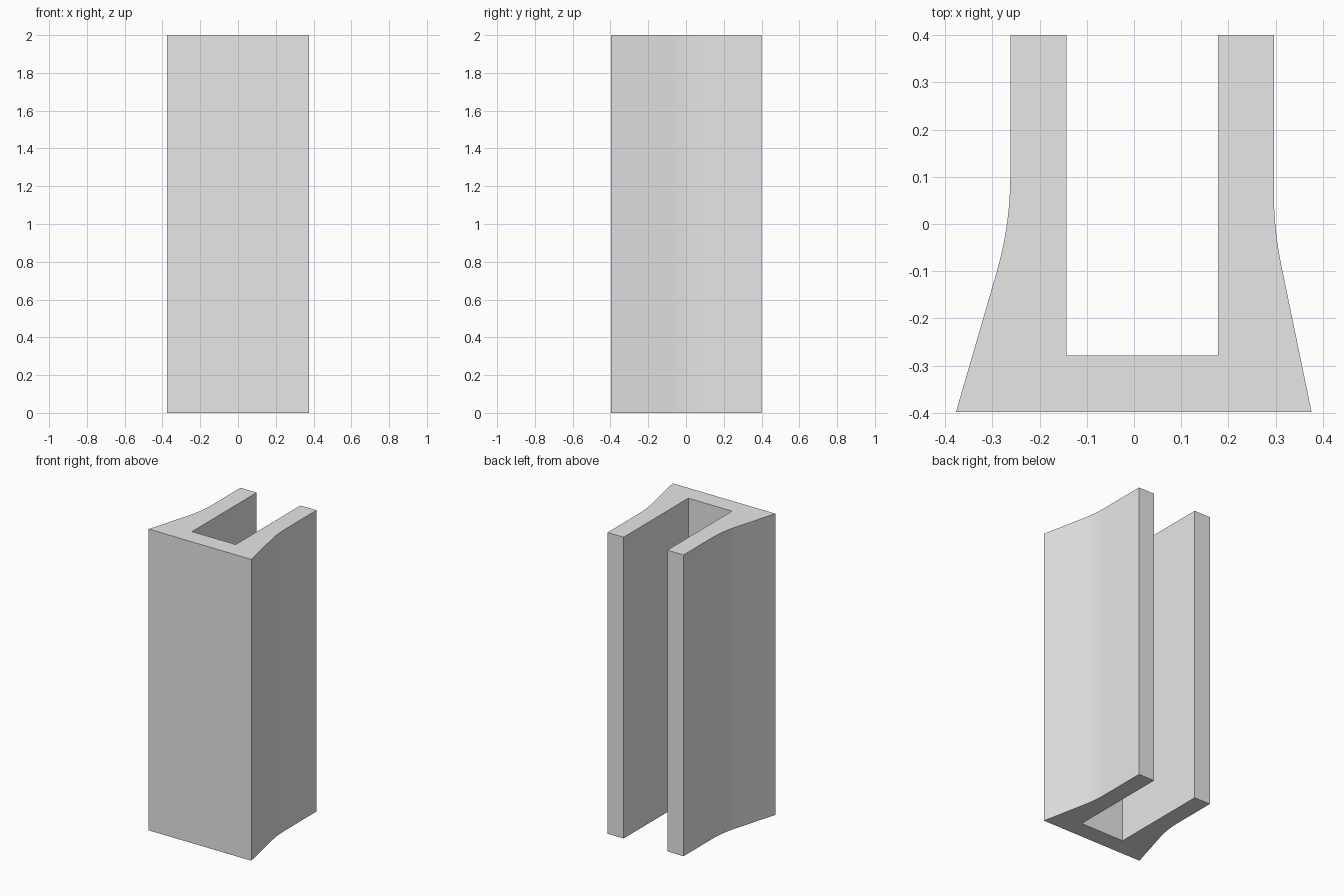
import bpy, bmesh, math
from mathutils import Vector

cube = bpy.data.objects.get("Cube")
if cube:
    bpy.data.objects.remove(cube, do_unlink=True)

HEIGHT = 2.0
FRONT, BACK, FLOOR = -0.398, 0.4, -0.278

grey = bpy.data.materials.new("light_grey")
grey.use_nodes = True
grey.diffuse_color = (0.8, 0.8, 0.8, 1)
grey.node_tree.nodes["Principled BSDF"].inputs["Base Color"].default_value = (0.8, 0.8, 0.8, 1)


def flared_side(wall_x, foot_x, bend_y, reach, steps=12):
    """Outer side from back to front: straight wall, tangent arc, sloping flare."""
    bend, foot = Vector((wall_x, bend_y)), Vector((foot_x, FRONT))
    slope = (foot - bend).normalized()
    turn = math.atan2(abs(slope.x), -slope.y)
    radius = reach / math.tan(turn / 2)
    out = math.copysign(1, wall_x)
    points = [Vector((wall_x, BACK))]
    for i in range(steps + 1):
        a = turn * i / steps
        points.append(Vector((wall_x + out * radius * (1 - math.cos(a)),
                              bend_y + reach - radius * math.sin(a))))
    return points + [foot]


# Channel cross-section: left side, front, right side, then the slot
left = flared_side(0.296, 0.376, -0.01, 0.08)
right = flared_side(-0.262, -0.377, -0.003, 0.105)
slot = [Vector(p) for p in ((-0.143, BACK), (-0.143, FLOOR), (0.178, FLOOR), (0.178, BACK))]
profile = left + right[::-1] + slot

# Extrude the section upwards
bm = bmesh.new()
base = bm.faces.new([bm.verts.new((p.x, p.y, 0)) for p in profile])
extruded = bmesh.ops.extrude_face_region(bm, geom=[base], use_keep_orig=True)
top = [v for v in extruded["geom"] if isinstance(v, bmesh.types.BMVert)]
bmesh.ops.translate(bm, verts=top, vec=(0, 0, HEIGHT))
bmesh.ops.recalc_face_normals(bm, faces=bm.faces)

mesh = bpy.data.meshes.new("flared_channel")
bm.to_mesh(mesh)
bm.free()
mesh.materials.append(grey)
channel = bpy.data.objects.new("flared_channel", mesh)
bpy.context.collection.objects.link(channel)

# Smooth the curved flanks, keep the corners sharp
bpy.ops.object.select_all(action="DESELECT")
channel.select_set(True)
bpy.context.view_layer.objects.active = channel
bpy.ops.object.shade_smooth_by_angle(angle=math.radians(30))
